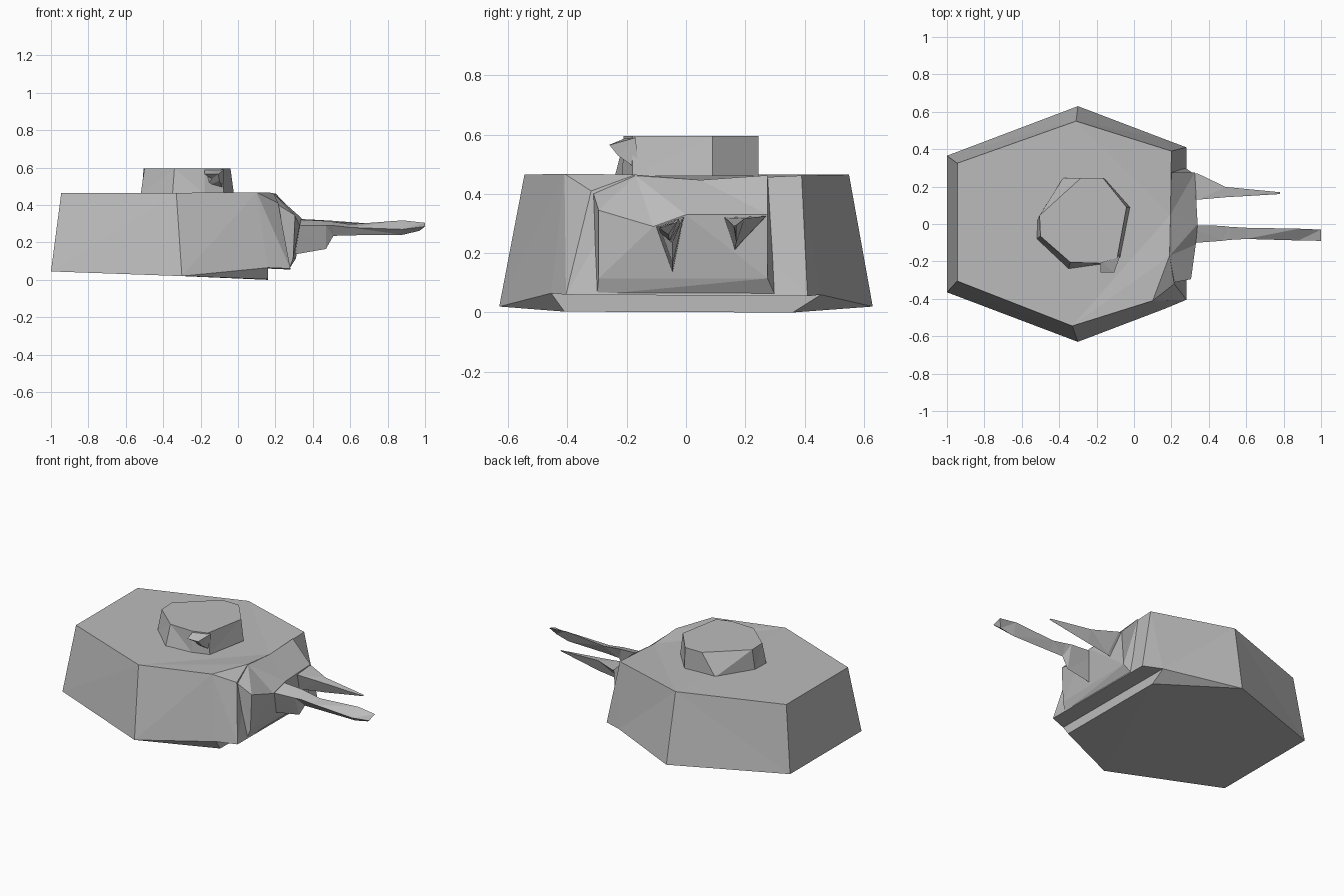
import bpy, bmesh

grey = bpy.data.materials.new("armour_grey")
grey.diffuse_color = (0.5, 0.5, 0.5, 1)


def build(name, points, faces):
    """Flat-shaded part from a few corner points and face loops."""
    bm = bmesh.new()
    verts = [bm.verts.new(p) for p in points]
    for f in faces:
        bm.faces.new([verts[i] for i in f])
    bmesh.ops.recalc_face_normals(bm, faces=bm.faces)
    bmesh.ops.triangulate(bm, faces=[f for f in bm.faces if len(f.verts) > 3])
    mesh = bpy.data.meshes.new(name)
    bm.to_mesh(mesh)
    bm.free()
    mesh.materials.append(grey)
    obj = bpy.data.objects.new(name, mesh)
    bpy.context.collection.objects.link(obj)
    return obj


def loft(name, *rings):
    """Closed skin through rings that have equal point counts."""
    n, pts = len(rings[0]), [p for r in rings for p in r]
    faces = [list(range(n)), list(range(len(pts) - n, len(pts)))]
    for k in range(len(rings) - 1):
        for i in range(n):
            j, a, b = (i + 1) % n, k * n, (k + 1) * n
            faces.append([a + i, a + j, b + j, b + i])
    return build(name, pts, faces)


# Turret shell: sloped six-sided walls, clipped front corner, stepped underside
shell = [
    (-1, -.365, .045), (-.3, -.63, .02), (.16, -.455, .065), (.28, -.405, .06),   # 0-3 lower rim
    (.28, .41, .055), (.16, .455, .06), (-.3, .63, .02), (-1, .365, .045),        # 4-7 lower rim
    (.16, -.41, .003), (.16, .36, .0),                                            # 8-9 floor step
    (-.945, -.305, .465), (-.33, -.545, .465), (.10, -.41, .468), (.215, -.32, .41),  # 10-13 roof
    (.195, .05, .447), (.2, .39, .462), (-.31, .55, .465), (-.945, .325, .465),   # 14-17 roof
    (.19, -.17, .465),                                                            # 18 roof
]
build("turret_shell", shell, [
    [10, 11, 12, 18, 14, 15, 16, 17],
    [0, 1, 11, 10], [1, 2, 3, 12, 11], [3, 13, 12], [12, 13, 18],
    [3, 4, 15, 14, 18, 13], [4, 5, 6, 16, 15], [6, 7, 17, 16], [7, 0, 10, 17],
    [0, 7, 6, 9, 8, 1], [1, 8, 2], [6, 5, 9], [8, 9, 5, 2], [2, 5, 4, 3]])

# Gun mantlet: block sloping down from the roof
loft("mantlet",
     [(.20, -.315, .41), (.19, -.17, .462), (.195, .05, .447), (.2, .275, .463),
      (.275, .30, .06), (.275, -.30, .06)],
     [(.305, -.295, .345), (.33, -.11, .29), (.34, 0, .33), (.325, .275, .33),
      (.31, .275, .115), (.295, -.295, .115)])

# Main gun: deep triangular root narrowing to a thin barrel
loft("main_gun",
     [(.27, -.105, .29), (.27, -.005, .325), (.27, -.045, .13)],
     [(.47, -.09, .29), (.47, -.01, .315), (.47, -.045, .165)],
     [(.51, -.085, .29), (.51, -.015, .31), (.51, -.045, .235)],
     [(.60, -.08, .28), (.60, -.02, .297), (.60, -.05, .238)],
     [(.88, -.088, .27), (.88, -.025, .318), (.88, -.055, .241)],
     [(1.0, -.09, .285), (1.0, -.03, .305), (.97, -.06, .262)])

# Second gun: tapering spike
loft("second_gun",
     [(.27, .13, .32), (.27, .275, .327), (.27, .165, .20)],
     [(.34, .13, .32), (.34, .27, .325), (.34, .165, .215)],
     [(.49, .143, .31), (.49, .198, .317), (.50, .17, .236)],
     [(.78, .16, .292), (.78, .17, .295), (.78, .165, .288)])

# Commander's cupola
outline = [(-.515, .03), (-.38, .245), (-.16, .245), (-.022, .09),
           (-.075, -.18), (-.18, -.215), (-.35, -.24), (-.52, -.08)]
top = [(-.505, .045), (-.285, .245), (-.165, .245), (-.04, .09),
       (-.09, -.18), (-.18, -.21), (-.34, -.205), (-.50, -.065)]
loft("cupola", [(x, y, .46) for x, y in outline], [(x, y, .595) for x, y in top])

# Hooded sight on the cupola's front corner
loft("sight_hood",
     [(-.18, -.20, .59), (-.075, -.17, .59), (-.08, -.16, .48), (-.17, -.18, .50)],
     [(-.18, -.26, .565), (-.105, -.258, .565), (-.10, -.23, .53), (-.14, -.225, .54)])
